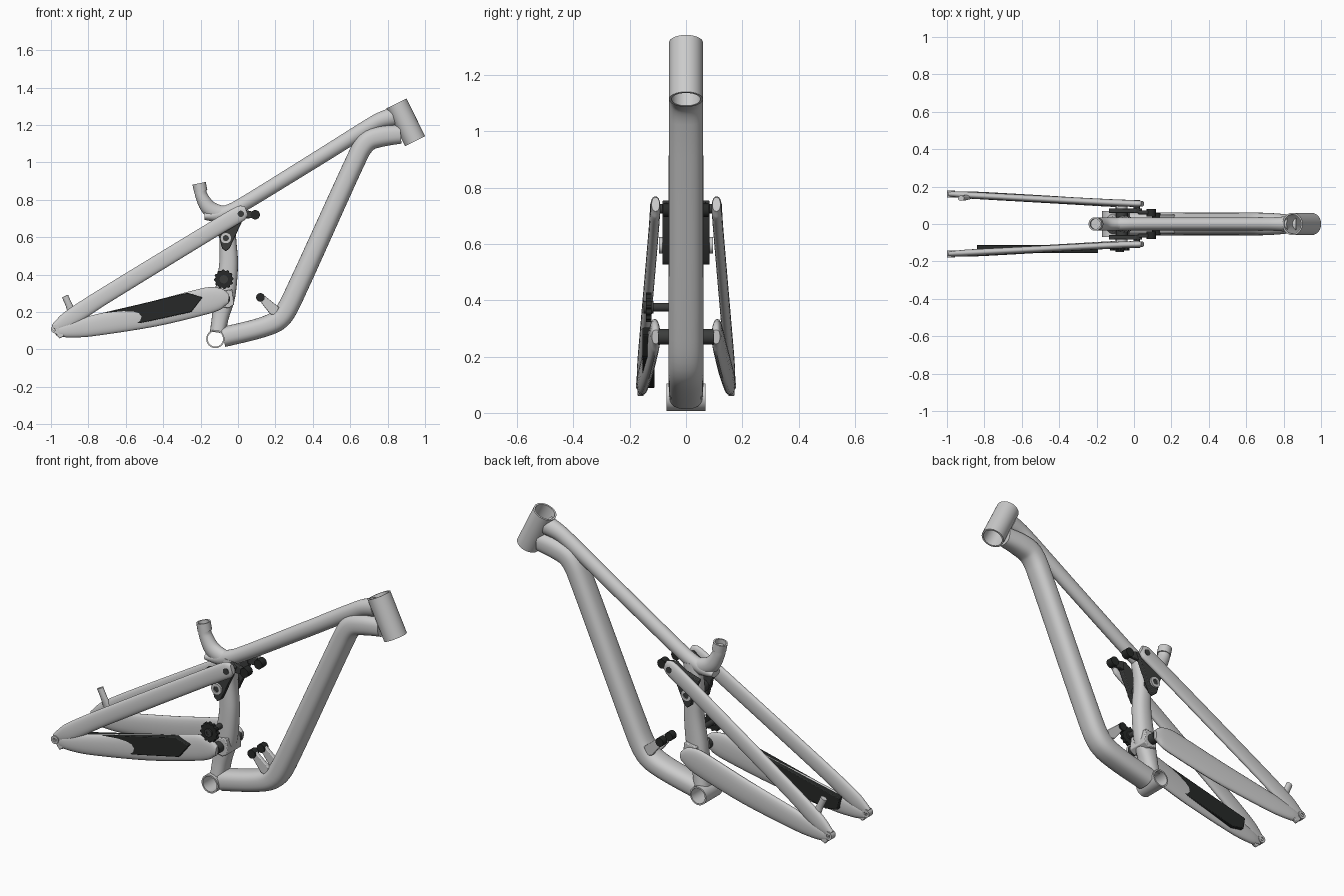
import bpy, bmesh, math
from mathutils import Vector

dark = bpy.data.materials.new("dark_rubber")
dark.diffuse_color = (0.02, 0.022, 0.021, 1)
char = bpy.data.materials.new("charcoal_metal")
char.diffuse_color = (0.045, 0.047, 0.046, 1)


def finish(name, bm, mat=None):
    bmesh.ops.recalc_face_normals(bm, faces=bm.faces)
    me = bpy.data.meshes.new(name)
    bm.to_mesh(me)
    bm.free()
    ob = bpy.data.objects.new(name, me)
    bpy.context.collection.objects.link(ob)
    if mat:
        me.materials.append(mat)
    return ob


def bridge(bm, a, b):
    for i in range(len(a)):
        j = (i + 1) % len(a)
        bm.faces.new((a[i], a[j], b[j], b[i]))


def catmull(p, t):
    i = min(int(t), len(p) - 2)
    f = t - i
    a, b, c, d = (p[max(i - 1, 0)], p[i], p[i + 1], p[min(i + 2, len(p) - 1)])
    m1, m2 = (c - a) / 2, (d - b) / 2
    # limit tangents so long straight spans do not bulge at short neighbours
    L = (c - b).length
    m1 = m1 * min(1, L / max(m1.length, 1e-6))
    m2 = m2 * min(1, L / max(m2.length, 1e-6))
    return (b * (2*f**3 - 3*f**2 + 1) + m1 * (f**3 - 2*f**2 + f)
            + c * (3*f**2 - 2*f**3) + m2 * (f**3 - f**2))


def tube(name, pts, mat=None, n=24, power=2.0, steps=5):
    """pts: (x, y, z, half height in the xz plane, half width in y)"""
    P = [Vector(p) for p in pts]
    N = (len(P) - 1) * steps
    S = [catmull(P, k / steps) for k in range(N + 1)]
    C = [Vector(s[:3]) for s in S]
    bm = bmesh.new()
    rings = []
    for k, s in enumerate(S):
        t = (C[min(k + 1, N)] - C[max(k - 1, 0)]).normalized()
        side = Vector((0, 1, 0))
        side = (side - t * side.dot(t)).normalized()
        up = t.cross(side)
        ring = []
        for i in range(n):
            a = 2 * math.pi * i / n
            ca, sa = math.cos(a), math.sin(a)
            u = math.copysign(abs(ca) ** (2 / power), ca)
            v = math.copysign(abs(sa) ** (2 / power), sa)
            ring.append(bm.verts.new(C[k] + up * u * s[3] + side * v * s[4]))
        rings.append(ring)
    for a, b in zip(rings, rings[1:]):
        bridge(bm, a, b)
    bm.faces.new(rings[0])
    bm.faces.new(rings[-1])
    return finish(name, bm, mat)


def cyl(name, a, b, r, inner=0, mat=None, n=32):
    """solid or hollow cylinder from a to b"""
    a, b = Vector(a), Vector(b)
    q = (b - a).to_track_quat('Z', 'Y')
    bm = bmesh.new()

    def ring(c, rad):
        return [bm.verts.new(c + q @ Vector((rad * math.cos(2*math.pi*i/n), rad * math.sin(2*math.pi*i/n), 0)))
                for i in range(n)]
    o1, o2 = ring(a, r), ring(b, r)
    bridge(bm, o1, o2)
    if inner:
        i1, i2 = ring(a, inner), ring(b, inner)
        bridge(bm, i1, i2)
        bridge(bm, o1, i1)
        bridge(bm, o2, i2)
    else:
        bm.faces.new(o1)
        bm.faces.new(o2)
    return finish(name, bm, mat)


def plate(name, outline, y0, y1, mat=None, bevel=0.004):
    """xz outline extruded along y"""
    bm = bmesh.new()
    A = [bm.verts.new((x, y0, z)) for x, z in outline]
    B = [bm.verts.new((x, y1, z)) for x, z in outline]
    bridge(bm, A, B)
    bm.faces.new(A)
    bm.faces.new(B)
    ob = finish(name, bm, mat)
    m = ob.modifiers.new("bevel", 'BEVEL')
    m.width, m.segments = bevel, 2
    return ob


# head tube and bottom bracket shell
cyl("head_tube", (0.847, 0, 1.315), (0.947, 0, 1.113), 0.06, 0.051, n=48)
cyl("bottom_bracket_shell", (-0.121, -0.07, 0.056), (-0.121, 0.07, 0.056), 0.049, 0.041, n=40)

# main tubes
tube("top_tube", [(0.83, 0, 1.245, 0.05, 0.042), (0.74, 0, 1.215, 0.042, 0.036), (0.4, 0, 1.005, 0.04, 0.034),
                  (0, 0, 0.76, 0.038, 0.034), (-0.1, 0, 0.72, 0.036, 0.036), (-0.18, 0, 0.712, 0.02, 0.034)])
tube("down_tube", [(-0.08, 0, 0.066, 0.054, 0.06), (0.12, 0, 0.115, 0.054, 0.062), (0.225, 0, 0.165, 0.056, 0.062),
                   (0.295, 0, 0.28, 0.055, 0.062), (0.645, 0, 1.045, 0.053, 0.061), (0.695, 0, 1.115, 0.056, 0.06),
                   (0.77, 0, 1.14, 0.056, 0.056), (0.87, 0, 1.15, 0.05, 0.046)], n=32, power=2.5)
tube("seat_tube", [(-0.04, 0, 0.74, 0.05, 0.036), (-0.055, 0, 0.62, 0.045, 0.042), (-0.05, 0, 0.46, 0.05, 0.045),
                   (-0.07, 0, 0.29, 0.056, 0.046), (-0.095, 0, 0.17, 0.045, 0.048), (-0.108, 0, 0.09, 0.042, 0.055)],
     power=2.4)

# seat mast with clamp collar
tube("seat_mast", [(-0.203, 0, 0.865, 0.032, 0.032), (-0.195, 0, 0.82, 0.033, 0.033), (-0.155, 0, 0.755, 0.042, 0.036),
                   (-0.09, 0, 0.725, 0.045, 0.034), (-0.02, 0, 0.745, 0.03, 0.03)])
cyl("seat_clamp", (-0.199, 0, 0.845), (-0.208, 0, 0.888), 0.036, 0.028)

# pivot axles through the seat tube
cyl("main_pivot_axle", (-0.07, -0.1, 0.27), (-0.07, 0.1, 0.27), 0.028, mat=char)
cyl("rocker_axle", (-0.065, -0.07, 0.595), (-0.065, 0.07, 0.595), 0.032, mat=char)
plate("main_pivot_lug", [(-0.1, 0.31), (-0.03, 0.32), (-0.02, 0.24), (-0.05, 0.22), (-0.1, 0.23)], -0.06, 0.06)

for s, side in ((-1, "right"), (1, "left")):
    # seat stay and chain stay
    tube(side + "_seat_stay", [(0.045, s*0.108, 0.74, 0.026, 0.014), (0.015, s*0.109, 0.728, 0.042, 0.018),
                               (-0.13, s*0.115, 0.643, 0.043, 0.018), (-0.74, s*0.147, 0.27, 0.044, 0.018),
                               (-0.91, s*0.156, 0.158, 0.044, 0.018), (-0.985, s*0.16, 0.115, 0.02, 0.013)], power=2.3)
    tube(side + "_chain_stay", [(-0.05, s*0.107, 0.27, 0.025, 0.014), (-0.09, s*0.109, 0.272, 0.055, 0.018),
                                (-0.16, s*0.113, 0.262, 0.07, 0.019), (-0.45, s*0.131, 0.19, 0.068, 0.02),
                                (-0.8, s*0.151, 0.122, 0.054, 0.02), (-0.92, s*0.157, 0.102, 0.038, 0.018),
                                (-0.975, s*0.16, 0.098, 0.022, 0.012)], power=2.3)
    # dropout with axle hole and hanger
    cyl(side + "_dropout", (-0.978, s*0.143, 0.108), (-0.978, s*0.178, 0.108), 0.022, 0.01)
    plate(side + "_dropout_hanger", [(-0.985, 0.1), (-0.94, 0.11), (-0.93, 0.07), (-0.955, 0.058)], s*0.15, s*0.172)
    # rocker link plates and bolts
    plate(side + "_rocker", [(-0.135, 0.69), (-0.05, 0.715), (0.01, 0.755), (0.045, 0.74), (0.02, 0.68),
                             (-0.045, 0.54), (-0.065, 0.525), (-0.085, 0.54), (-0.11, 0.63)], s*0.058, s*0.084, char)
    cyl(side + "_rocker_bolt", (-0.065, s*0.08, 0.595), (-0.065, s*0.095, 0.595), 0.03, 0.016)
    cyl(side + "_rocker_bolt_core", (-0.065, s*0.08, 0.595), (-0.065, s*0.09, 0.595), 0.016, mat=char)
    cyl(side + "_stay_bolt", (0.015, s*0.06, 0.725), (0.015, s*0.128, 0.725), 0.017, mat=char)
    # upper shock mount: arm and bushing
    plate(side + "_shock_arm", [(0.02, 0.75), (0.085, 0.735), (0.085, 0.702), (0.02, 0.7)], s*0.052, s*0.072, char)
    cyl(side + "_upper_shock_bushing", (0.092, s*0.04, 0.72), (0.092, s*0.08, 0.72), 0.025, mat=dark)
    # lower shock mount: tab on the down tube and bushing
    plate(side + "_shock_tab", [(0.105, 0.275), (0.13, 0.297), (0.22, 0.225), (0.2, 0.18), (0.17, 0.19)],
          s*0.03, s*0.05)
    cyl(side + "_lower_shock_bushing", (0.12, s*0.022, 0.278), (0.12, s*0.058, 0.278), 0.023, mat=dark)

# chain stay guard on the drive side
plate("chain_stay_guard", [(-0.84, 0.165), (-0.27, 0.303), (-0.19, 0.278), (-0.25, 0.2), (-0.76, 0.088), (-0.83, 0.1)],
      -0.112, -0.155, dark)

# chain guide roller with teeth, hub and shaft
teeth = []
for i in range(48):
    r = 0.053 if i % 4 < 2 else 0.046
    a = 2 * math.pi * i / 48
    teeth.append((-0.076 + r * math.cos(a), 0.375 + r * math.sin(a)))
plate("guide_roller", teeth, -0.122, -0.142, dark, 0.001)
cyl("guide_roller_hub", (-0.076, -0.115, 0.375), (-0.076, -0.15, 0.375), 0.022, 0.01, char)
cyl("guide_roller_shaft", (-0.076, -0.03, 0.375), (-0.076, -0.145, 0.375), 0.015, mat=char)

# brake mount post on the left stay
tube("brake_mount", [(-0.885, 0.145, 0.19, 0.024, 0.014), (-0.905, 0.14, 0.24, 0.018, 0.014),
                     (-0.925, 0.138, 0.285, 0.018, 0.014)], n=16)

# smooth shading with sharp edges kept
for ob in bpy.context.collection.objects:
    ob.select_set(True)
    bpy.context.view_layer.objects.active = ob
bpy.ops.object.shade_smooth_by_angle(angle=math.radians(35))
